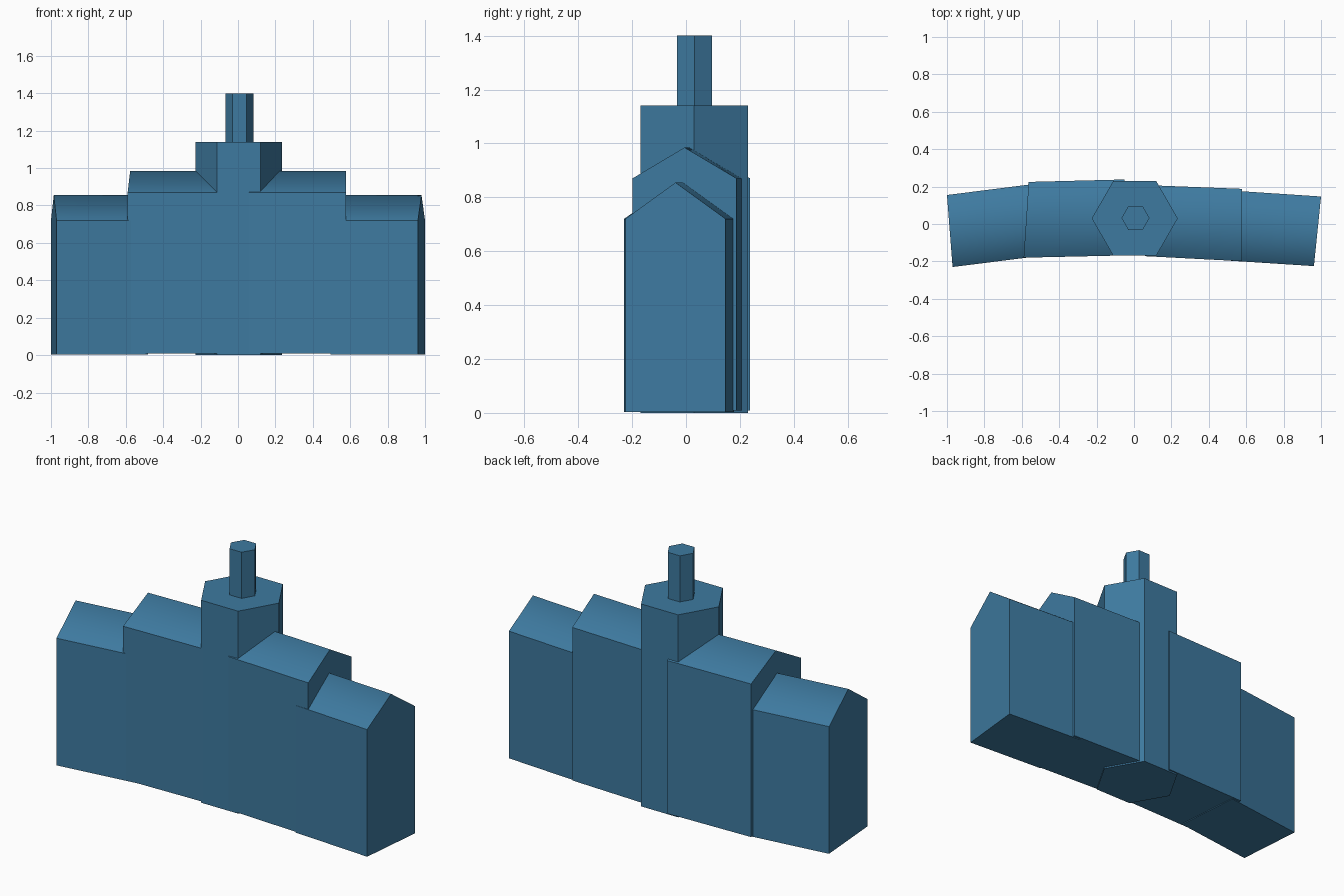
import bpy
import bmesh
from mathutils import Vector

default_cube = bpy.data.objects.get("Cube")
if default_cube:
    bpy.data.objects.remove(default_cube, do_unlink=True)

# Single blue for the whole building
blue = bpy.data.materials.new("steel_blue")
blue.use_nodes = True
colour = (0.048, 0.195, 0.352, 1)
blue.diffuse_color = colour
blue.node_tree.nodes["Principled BSDF"].inputs["Base Color"].default_value = colour


def add_object(name, bm):
    bmesh.ops.recalc_face_normals(bm, faces=bm.faces)
    mesh = bpy.data.meshes.new(name)
    bm.to_mesh(mesh)
    bm.free()
    mesh.materials.append(blue)
    obj = bpy.data.objects.new(name, mesh)
    bpy.context.collection.objects.link(obj)
    return obj


def gabled_wing(name, start, end, base, eave, ridge):
    """Gabled block between two (front, back) plan lines, soft along the ridge."""
    bm = bmesh.new()
    rings = []
    for front, back in (start, end):
        f, b = Vector((*front, 0)), Vector((*back, 0))
        section = ((f, base), (f, eave), ((f + b) / 2, ridge), (b, eave), (b, base))
        rings.append([bm.verts.new((p.x, p.y, z)) for p, z in section])
    for ring in rings:
        bm.faces.new(ring)
    n = len(rings[0])
    for i in range(n):
        j = (i + 1) % n
        bm.faces.new((rings[0][i], rings[0][j], rings[1][j], rings[1][i]))
    for face in bm.faces:
        face.smooth = True
    for edge in bm.edges:
        edge.smooth = all(v.co.z > ridge - 0.001 for v in edge.verts)
    return add_object(name, bm)


def hexagon_prism(name, x, y, radius, bottom, top):
    bm = bmesh.new()
    bmesh.ops.create_cone(bm, cap_ends=True, segments=6, radius1=radius,
                          radius2=radius, depth=top - bottom)
    # Turn so that two corners lie on the x axis
    corner = max(bm.verts, key=lambda v: v.co.x).co
    if abs(corner.y) > 0.01 * radius:
        for v in bm.verts:
            v.co.x, v.co.y = v.co.y, -v.co.x
    bmesh.ops.translate(bm, verts=bm.verts, vec=(x, y, (bottom + top) / 2))
    return add_object(name, bm)


# Tall inner wings
INNER = (0.008, 0.87, 0.985)
gabled_wing("right_inner_wing", ((-0.59, -0.18), (-0.563, 0.225)),
            ((-0.05, -0.168), (-0.05, 0.238)), *INNER)
gabled_wing("left_inner_wing", ((0.06, -0.172), (0.06, 0.208)),
            ((0.577, -0.199), (0.577, 0.188)), *INNER)

# Low outer wings, overlapping the inner ones
OUTER = (0.004, 0.72, 0.855)
gabled_wing("right_outer_wing", ((-0.97, -0.23), (-1.0, 0.155)),
            ((-0.48, -0.168), (-0.51, 0.217)), *OUTER)
gabled_wing("left_outer_wing", ((0.495, -0.195), (0.53, 0.178)),
            ((0.962, -0.225), (1.0, 0.147)), *OUTER)

# Central tower and chimney
hexagon_prism("tower", 0.004, 0.03, 0.23, 0, 1.14)
hexagon_prism("chimney", 0.008, 0.032, 0.075, 1.12, 1.4)
